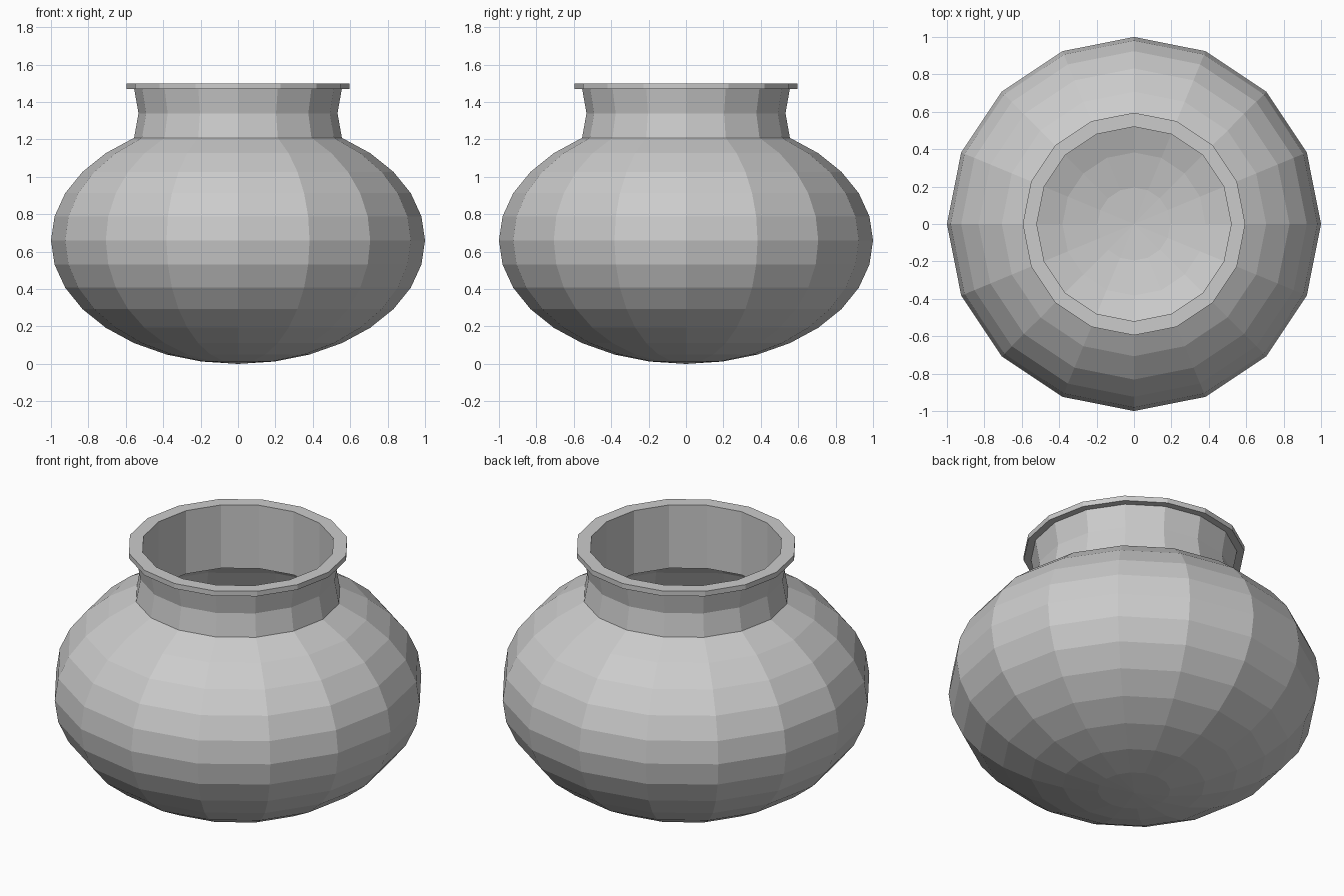
import bpy
import math

if "Cube" in bpy.data.objects:
    bpy.data.objects.remove(bpy.data.objects["Cube"])

SEGMENTS = 16
RADIUS = 1.0
HALF_HEIGHT = 0.66


def lathe(name, profile):
    """Revolve (radius, z) points about z; a zero radius makes a pole."""
    verts, rings, faces = [], [], []
    for r, z in profile:
        start = len(verts)
        if r < 1e-6:
            verts.append((0, 0, z))
            rings.append([start] * SEGMENTS)
        else:
            for i in range(SEGMENTS):
                a = 2 * math.pi * i / SEGMENTS
                verts.append((r * math.cos(a), r * math.sin(a), z))
            rings.append(list(range(start, start + SEGMENTS)))
    for low, high in zip(rings, rings[1:]):
        for i in range(SEGMENTS):
            j = (i + 1) % SEGMENTS
            quad = [low[i], low[j], high[j], high[i]]
            faces.append(list(dict.fromkeys(quad)))
    mesh = bpy.data.meshes.new(name)
    mesh.from_pydata(verts, [], faces)
    mesh.update()
    obj = bpy.data.objects.new(name, mesh)
    bpy.context.collection.objects.link(obj)
    return obj


# Squashed spherical bowl, open where the neck begins
angles = [math.pi * k / 16 for k in range(14)]
body_profile = [(RADIUS * math.sin(a), HALF_HEIGHT * (1 - math.cos(a)))
                for a in angles]
body_profile[0] = (0, 0)
lathe("pot_body", body_profile)

# Waisted neck, flat projecting rim and straight inner lining
base_r, base_z = body_profile[-1]
lathe("neck_and_rim", [
    (base_r, base_z),
    (0.532, 1.34),
    (0.555, 1.47),
    (0.595, 1.47),
    (0.595, 1.50),
    (0.52, 1.50),
    (0.52, 1.125),
])
